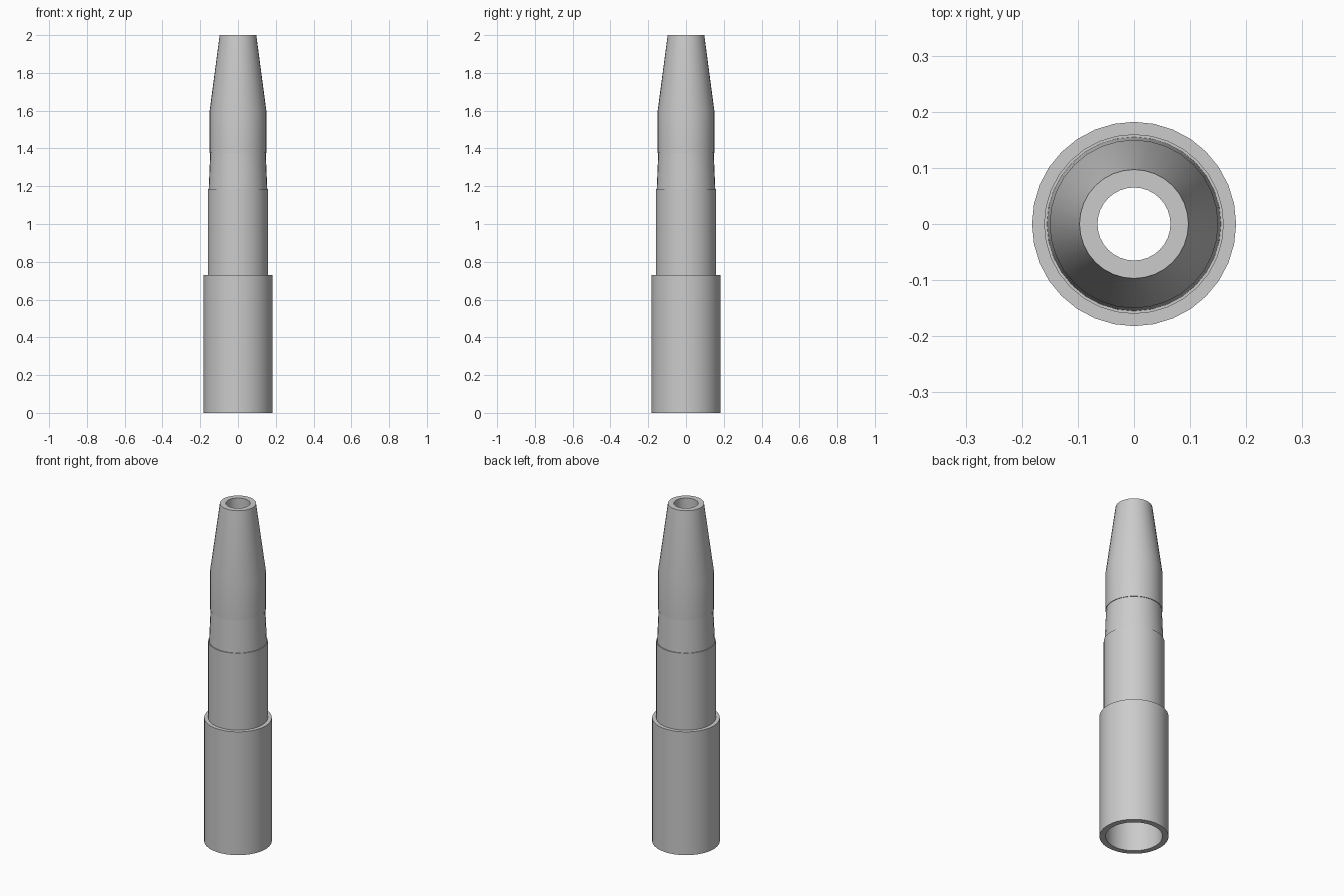
import bpy, bmesh, math

if "Cube" in bpy.data.objects:
    bpy.data.objects.remove(bpy.data.objects["Cube"])

SIDES = 32

grey = bpy.data.materials.new("light grey metal")
grey.use_nodes = True
colour = (0.6, 0.6, 0.6, 1)
grey.diffuse_color = colour
grey.node_tree.nodes["Principled BSDF"].inputs["Base Color"].default_value = colour


def lathe(name, profile):
    """Turn a closed (radius, z) profile around the z axis."""
    bm = bmesh.new()
    rings = []
    for r, z in profile:
        angles = [math.tau * i / SIDES for i in range(SIDES)]
        rings.append([bm.verts.new((r * math.cos(a), r * math.sin(a), z)) for a in angles])
    for lower, upper in zip(rings, rings[1:] + rings[:1]):
        for i in range(SIDES):
            j = (i + 1) % SIDES
            bm.faces.new((lower[i], lower[j], upper[j], upper[i]))
    bmesh.ops.recalc_face_normals(bm, faces=bm.faces)
    mesh = bpy.data.meshes.new(name)
    bm.to_mesh(mesh)
    bm.free()
    mesh.materials.append(grey)
    obj = bpy.data.objects.new(name, mesh)
    bpy.context.collection.objects.link(obj)
    bpy.ops.object.select_all(action="DESELECT")
    obj.select_set(True)
    bpy.context.view_layer.objects.active = obj
    bpy.ops.object.shade_smooth_by_angle(angle=math.radians(30))
    return obj


# Stepped outside: sleeve, collar, tapered neck, barrel and nozzle tip
outside = [
    (0.182, 0), (0.182, 0.73),
    (0.16, 0.73), (0.16, 1.185),
    (0.155, 1.185), (0.147, 1.375),
    (0.15, 1.375), (0.15, 1.6),
    (0.097, 2),
]
# Inside: straight bore, then a wider socket at the foot
inside = [(0.065, 2), (0.065, 0.17), (0.145, 0.17), (0.15, 0.085), (0.15, 0)]

lathe("hollow_nozzle", outside + inside)
